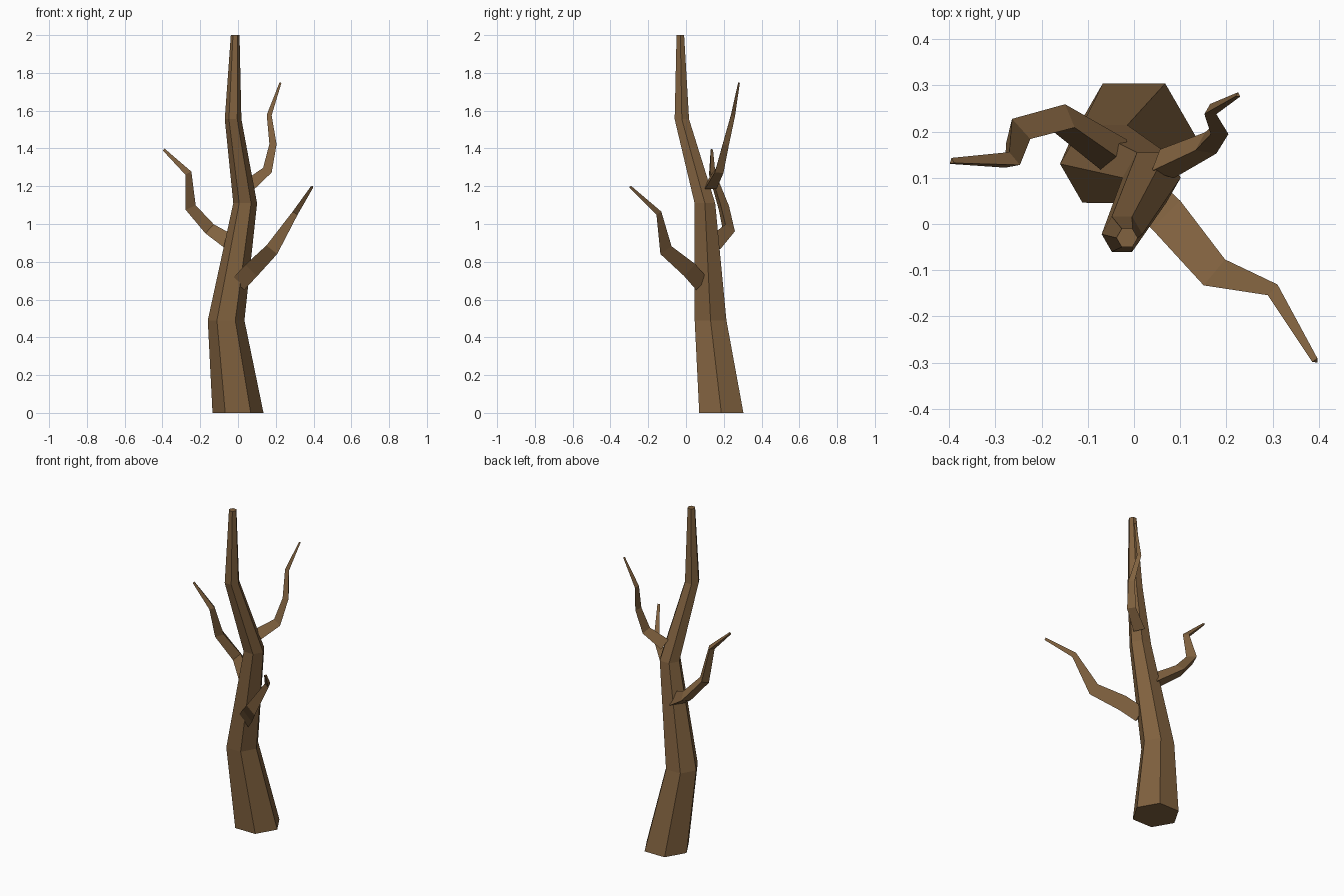
import bpy, bmesh, math
from mathutils import Vector

cube = bpy.data.objects.get("Cube")
if cube:
    bpy.data.objects.remove(cube, do_unlink=True)

bark = bpy.data.materials.new("brown bark")
bark.use_nodes = True
colour = (0.22, 0.122, 0.05, 1)
bark.diffuse_color = colour
bsdf = bark.node_tree.nodes["Principled BSDF"]
bsdf.inputs["Base Color"].default_value = colour
bsdf.inputs["Roughness"].default_value = 0.9


def loft(name, rings):
    """Skin a list of point rings into a closed, flat-shaded limb."""
    bm = bmesh.new()
    loops = [[bm.verts.new(p) for p in ring] for ring in rings]
    n = len(loops[0])
    for a, b in zip(loops, loops[1:]):
        for i in range(n):
            j = (i + 1) % n
            bm.faces.new((a[i], a[j], b[j], b[i]))
    bm.faces.new(loops[0][::-1])
    bm.faces.new(loops[-1])
    bmesh.ops.recalc_face_normals(bm, faces=bm.faces)
    mesh = bpy.data.meshes.new(name)
    bm.to_mesh(mesh)
    bm.free()
    mesh.materials.append(bark)
    obj = bpy.data.objects.new(name, mesh)
    bpy.context.collection.objects.link(obj)


def ring(centre, radius, side, up, count, roll=0):
    angles = [math.radians(roll) + math.tau * k / count for k in range(count)]
    return [centre + radius * (math.cos(a) * side + math.sin(a) * up) for a in angles]


def branch(name, path, roll):
    """Three-sided limb along (x, y, z, radius) points, without twisting."""
    pts = [Vector(p[:3]) for p in path]
    dirs = [(b - a).normalized() for a, b in zip(pts, pts[1:])]
    tangents = [dirs[0]] + [(a + b).normalized() for a, b in zip(dirs, dirs[1:])] + [dirs[-1]]
    side = tangents[0].cross(Vector((0, 0, 1))).normalized()
    rings, last = [], tangents[0]
    for p, t, spec in zip(pts, tangents, path):
        side = last.rotation_difference(t) @ side
        rings.append(ring(p, spec[3], side, side.cross(t), 3, roll))
        last = t
    loft(name, rings)


# Six-sided trunk with level rings
trunk = [(0, 0.187, 0, 0.135), (-0.063, 0.13, 0.49, 0.097), (0.038, 0.1, 1.11, 0.063),
         (-0.026, -0.022, 1.555, 0.044), (-0.015, -0.03, 2, 0.023)]
X, Y = Vector((1, 0, 0)), Vector((0, 1, 0))
loft("trunk", [ring(Vector(p[:3]), p[3], X, Y, 6) for p in trunk])

# Three bare branches
branch("front_branch", [(0.01, 0.075, 0.69, 0.05), (0.08, 0.01, 0.765, 0.05),
                        (0.185, -0.115, 0.87, 0.042), (0.305, -0.147, 1.06, 0.018),
                        (0.393, -0.296, 1.197, 0.008)], -90)
branch("right_branch", [(-0.03, 0.14, 0.89, 0.05), (-0.15, 0.222, 0.97, 0.038),
                        (-0.255, 0.195, 1.09, 0.034), (-0.265, 0.135, 1.27, 0.021),
                        (-0.394, 0.135, 1.394, 0.008)], 90)
branch("left_branch", [(0.06, 0.125, 1.2, 0.04), (0.155, 0.17, 1.28, 0.03),
                       (0.185, 0.205, 1.42, 0.022), (0.165, 0.245, 1.575, 0.015),
                       (0.225, 0.279, 1.748, 0.006)], 90)
